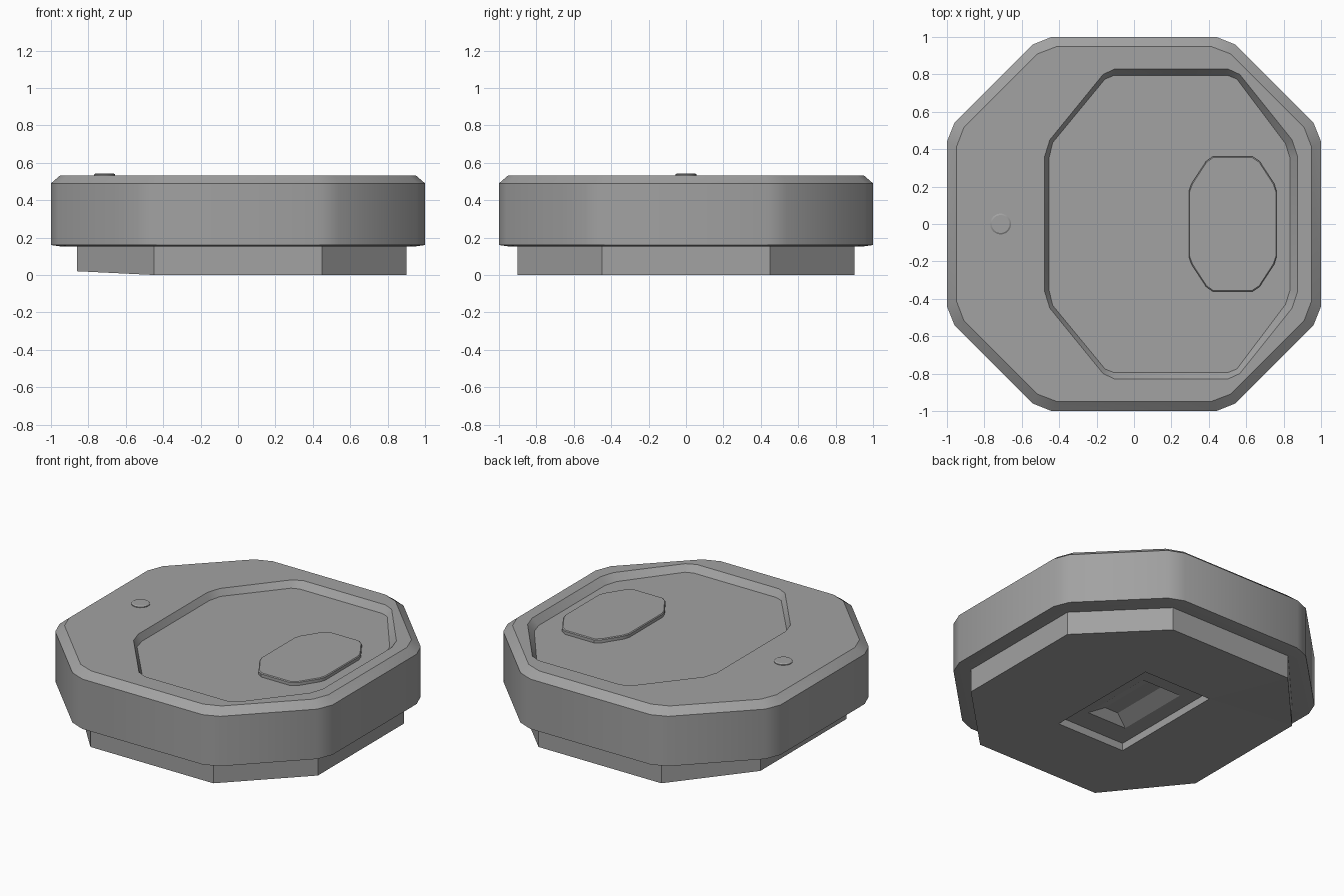
import bpy
import bmesh
from math import cos, sin, tau, radians

cube = bpy.data.objects.get("Cube")
if cube:
    bpy.data.objects.remove(cube, do_unlink=True)

grey = bpy.data.materials.new("mid_grey")
grey.use_nodes = True
colour = (0.36, 0.36, 0.36, 1)
grey.diffuse_color = colour
grey.node_tree.nodes["Principled BSDF"].inputs["Base Color"].default_value = colour


def mirror_x(quadrant):
    """Extend a +x +y quarter outline to the whole +y half."""
    return quadrant + [(-x, y) for x, y in reversed(quadrant)]


def ring(half, z):
    """Close a +y half outline by mirroring it over y, at height z."""
    return [(x, y, z) for x, y in half + [(x, -y) for x, y in reversed(half)]]


def loft(name, rings, smooth=True):
    """Skin successive rings and cap both ends."""
    bm = bmesh.new()
    loops = [[bm.verts.new(p) for p in r] for r in rings]
    n = len(loops[0])
    for a, b in zip(loops, loops[1:]):
        for i in range(n):
            j = (i + 1) % n
            bm.faces.new((a[i], a[j], b[j], b[i]))
    bm.faces.new(loops[0])
    bm.faces.new(loops[-1])
    bmesh.ops.remove_doubles(bm, verts=bm.verts[:], dist=0.0005)
    bmesh.ops.recalc_face_normals(bm, faces=bm.faces[:])
    mesh = bpy.data.meshes.new(name)
    bm.to_mesh(mesh)
    bm.free()
    mesh.materials.append(grey)
    obj = bpy.data.objects.new(name, mesh)
    bpy.context.collection.objects.link(obj)
    if smooth:
        bpy.ops.object.select_all(action="DESELECT")
        obj.select_set(True)
        bpy.context.view_layer.objects.active = obj
        bpy.ops.object.shade_smooth_by_angle(angle=radians(30))
    return obj


# Housing: chamfered octagon with a shallow off-centre recess in the top
outer = mirror_x([(1, 0.44), (0.96, 0.54), (0.54, 0.96), (0.44, 1)])
rim = mirror_x([(0.95, 0.41), (0.91, 0.515), (0.515, 0.91), (0.41, 0.95)])
recess = [(0.875, 0.36), (0.845, 0.45), (0.565, 0.8), (0.5, 0.83),
          (-0.1, 0.83), (-0.165, 0.8), (-0.45, 0.45), (-0.478, 0.36)]
recess_floor = [(0.835, 0.35), (0.81, 0.43), (0.55, 0.775), (0.5, 0.795),
                (-0.105, 0.795), (-0.155, 0.775), (-0.435, 0.435), (-0.455, 0.35)]
loft("housing", [ring(rim, 0.153), ring(outer, 0.16), ring(outer, 0.49),
                 ring(rim, 0.533), ring(recess, 0.533), ring(recess_floor, 0.49)])

# Raised pad inside the recess
pad = [(0.763, 0.175), (0.75, 0.215), (0.672, 0.335), (0.635, 0.36),
       (0.42, 0.36), (0.385, 0.335), (0.307, 0.215), (0.293, 0.175)]
pad_top = [(0.528 + (x - 0.528) * 0.98, y * 0.985) for x, y in pad]
loft("raised_pad", [ring(pad, 0.48), ring(pad, 0.51), ring(pad_top, 0.515)])


# Indicator button
def circle(radius, z, sides=24):
    return [(-0.713 + radius * cos(tau * i / sides),
             radius * sin(tau * i / sides), z) for i in range(sides)]


loft("indicator_button", [circle(0.056, 0.52), circle(0.056, 0.538),
                          circle(0.048, 0.543)])

# Base plinth with a stepped rectangular pocket underneath
plinth = [(0.9, 0.45), (0.45, 0.9), (-0.45, 0.9), (-0.86, 0.45)]


def rectangle(hx, hy, z):
    """Rectangle with doubled corners so it matches the octagon's count."""
    return ring([(hx, hy), (hx, hy), (-hx, hy), (-hx, hy)], z)


plinth_bottom = [(x, y, 0.02 if x < -0.8 else 0) for x, y, z in ring(plinth, 0)]
loft("base_plinth", [ring(plinth, 0.17), plinth_bottom,
                     rectangle(0.25, 0.405, 0), rectangle(0.25, 0.405, 0.05),
                     rectangle(0.145, 0.255, 0.05), rectangle(0.05, 0.21, 0.1)],
     smooth=False)
